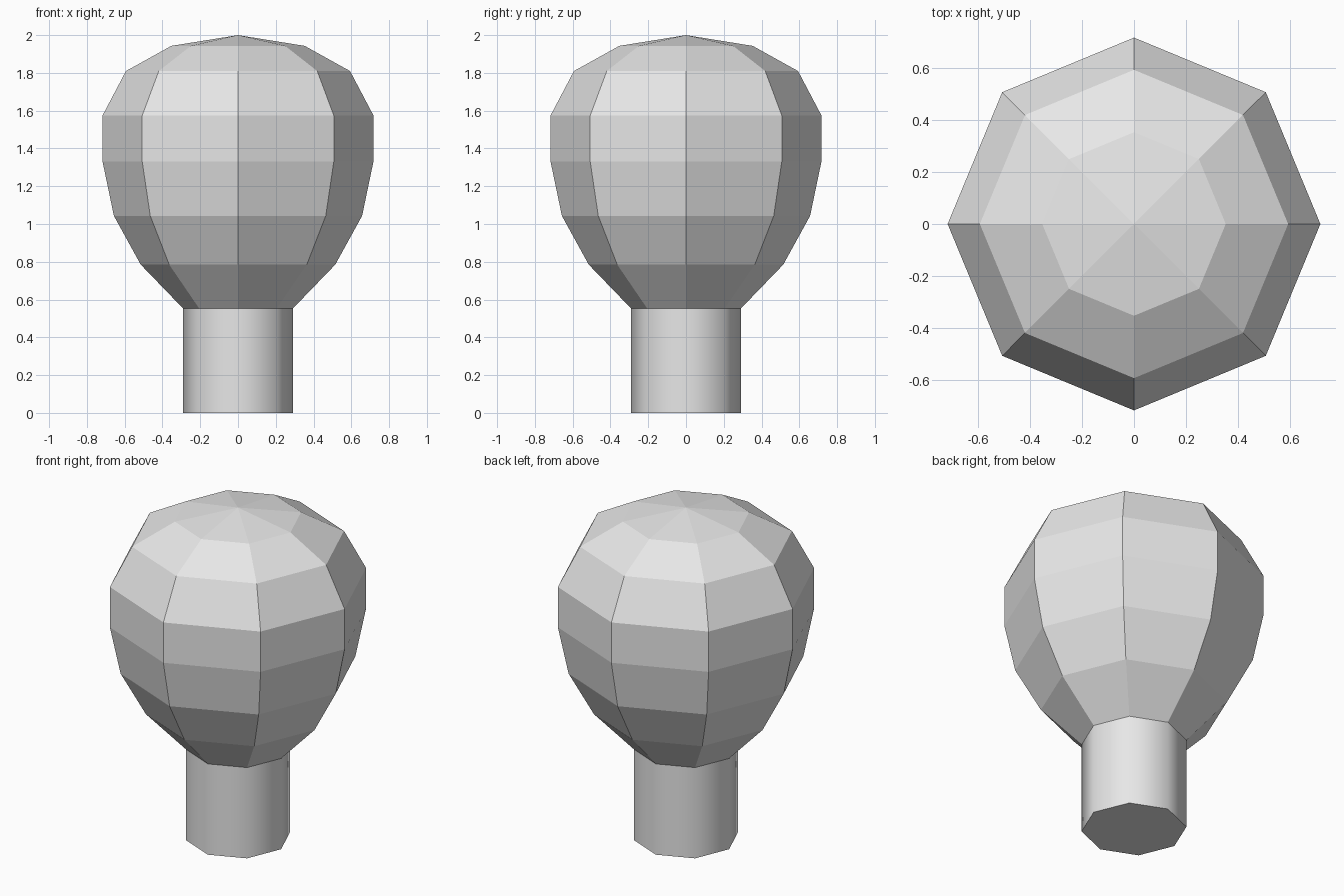
import bpy
import bmesh
from math import cos, sin, tau

SIDES = 8

cube = bpy.data.objects.get("Cube")
if cube:
    bpy.data.objects.remove(cube, do_unlink=True)

grey = bpy.data.materials.new("light_grey")
grey.use_nodes = True
grey.diffuse_color = (0.8, 0.8, 0.8, 1)
grey.node_tree.nodes["Principled BSDF"].inputs["Base Color"].default_value = (0.8, 0.8, 0.8, 1)


def lathe(name, profile, smooth_sides=False):
    """Turn (radius, height) points into an eight-sided solid, capping open ends."""
    bm = bmesh.new()
    rings = []
    for r, z in profile:
        count = SIDES if r else 1
        rings.append([bm.verts.new((r * cos(tau * i / SIDES), r * sin(tau * i / SIDES), z))
                      for i in range(count)])
    for low, high in zip(rings, rings[1:]):
        for i in range(SIDES):
            j = (i + 1) % SIDES
            top = [high[j], high[i]] if len(high) > 1 else [high[0]]
            face = bm.faces.new([low[i], low[j]] + top)
            face.smooth = smooth_sides
    bm.faces.new(rings[0][::-1])
    if len(rings[-1]) > 1:
        bm.faces.new(rings[-1])
    # Keep the cap rims crisp against the smooth sides
    for edge in bm.edges:
        if any(len(f.verts) == SIDES for f in edge.link_faces):
            edge.smooth = False
    mesh = bpy.data.meshes.new(name)
    bm.to_mesh(mesh)
    bm.free()
    mesh.materials.append(grey)
    obj = bpy.data.objects.new(name, mesh)
    bpy.context.collection.objects.link(obj)
    return obj


# Round stem
lathe("stem", [(0.29, 0), (0.29, 0.552)], smooth_sides=True)

# Faceted bulb rising to a shallow point
lathe("bulb", [(0.29, 0.552), (0.515, 0.785), (0.657, 1.043), (0.717, 1.33),
               (0.717, 1.575), (0.593, 1.81), (0.353, 1.943), (0, 2)])
